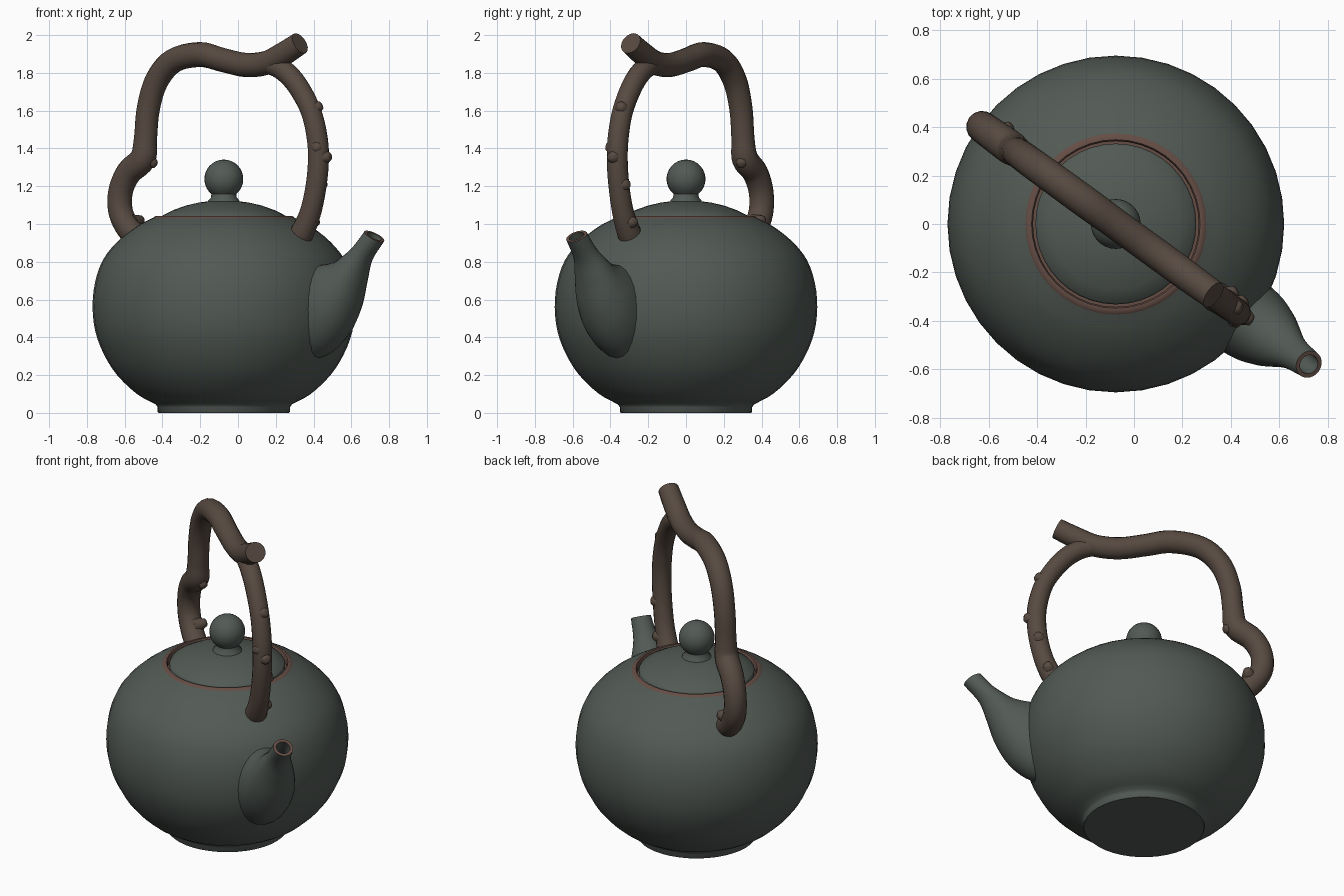
import bpy, bmesh, math
from mathutils import Vector

if "Cube" in bpy.data.objects:
    bpy.data.objects.remove(bpy.data.objects["Cube"])

CX = -0.075                                   # body axis
U = Vector((0.809, -0.588, 0))                # handle / spout plane direction
V = Vector((0.588, 0.809, 0))                 # across that plane
Z = Vector((0, 0, 1))
ORG = Vector((CX, 0, 0))


def material(name, rgb):
    m = bpy.data.materials.new(name)
    m.diffuse_color = (*rgb, 1)
    m.use_nodes = True
    m.node_tree.nodes["Principled BSDF"].inputs["Base Color"].default_value = m.diffuse_color
    return m


CLAY = material("dark_green_clay", (0.085, 0.102, 0.09))
WOOD = material("brown_wood", (0.095, 0.068, 0.052))
RIM = material("copper_rim", (0.13, 0.075, 0.06))


def uv(u, z, v=0.0):
    return ORG + U * u + V * v + Z * z


def smooth_path(pts, n):
    """Catmull-Rom through tuples of any length."""
    pts = [Vector(p) for p in pts]
    pts = [pts[0] * 2 - pts[1]] + pts + [pts[-1] * 2 - pts[-2]]
    out = []
    for i in range(1, len(pts) - 2):
        a, b, c, d = pts[i - 1:i + 3]
        for k in range(n):
            t = k / n
            out.append(0.5 * (2 * b + (c - a) * t + (2 * a - 5 * b + 4 * c - d) * t * t
                              + (3 * b - a - 3 * c + d) * t ** 3))
    return out + [pts[-2]]


def loft(name, rings, mat, cap=(True, True), angle=40):
    bm = bmesh.new()
    rows = [[bm.verts.new(p) for p in r] for r in rings]
    n = len(rows[0])
    for a, b in zip(rows, rows[1:]):
        for i in range(n):
            bm.faces.new((a[i], a[(i + 1) % n], b[(i + 1) % n], b[i]))
    if cap[0]:
        bm.faces.new(rows[0][::-1])
    if cap[1]:
        bm.faces.new(rows[-1])
    bmesh.ops.recalc_face_normals(bm, faces=bm.faces)
    me = bpy.data.meshes.new(name)
    bm.to_mesh(me)
    bm.free()
    ob = bpy.data.objects.new(name, me)
    bpy.context.collection.objects.link(ob)
    me.materials.append(mat)
    bpy.ops.object.select_all(action='DESELECT')
    ob.select_set(True)
    bpy.context.view_layer.objects.active = ob
    bpy.ops.object.shade_smooth_by_angle(angle=math.radians(angle))
    return ob


def circle(c, ax, ay, n):
    return [c + ax * math.cos(2 * math.pi * i / n) + ay * math.sin(2 * math.pi * i / n)
            for i in range(n)]


def lathe(name, prof, mat, n=40, cap=(True, True)):
    rings = [circle(ORG + Z * z, Vector((r, 0, 0)), Vector((0, r, 0)), n) for r, z in prof]
    return loft(name, rings, mat, cap)


def tube(name, pts, n=16):
    """Tube in the handle plane; points are (front-view x, z, radius)."""
    path = smooth_path([((x - CX) / 0.809, z, r) for x, z, r in pts], 5)
    rings = []
    for i, p in enumerate(path):
        d = path[min(i + 1, len(path) - 1)] - path[max(i - 1, 0)]
        nrm = (U * -d.y + Z * d.x).normalized()
        rings.append(circle(uv(p.x, p.y), nrm * p.z, V * p.z, n))
    return loft(name, rings, WOOD)


# Body with foot
belly = smooth_path([(0.36, 0.045), (0.46, 0.1), (0.565, 0.2), (0.635, 0.31), (0.68, 0.43),
                     (0.695, 0.56), (0.682, 0.69), (0.64, 0.81), (0.565, 0.905),
                     (0.465, 0.985), (0.37, 1.035)], 3)
lathe("body", [(0.345, 0), (0.35, 0.006), (0.35, 0.03)] + [tuple(p) for p in belly],
      CLAY, cap=(True, False))

# Copper rim around the opening, with a groove before the lid
lathe("opening_rim", [(0.374, 1.033), (0.362, 1.043), (0.348, 1.043), (0.342, 1.03), (0.342, 0.99)],
      RIM, cap=(False, False))
lathe("lid_groove", [(0.342, 1.0), (0.32, 1.0)], RIM, cap=(False, True))

# Lid and knob
lathe("lid", [(0.33, 0.99), (0.332, 1.035), (0.325, 1.045), (0.27, 1.073), (0.2, 1.098),
              (0.13, 1.114), (0.08, 1.12)], CLAY)
knob = [(0.085, 1.115), (0.082, 1.125), (0.068, 1.14), (0.066, 1.16)]
knob += [(0.103 * math.sin(a), 1.238 + 0.103 * math.cos(a))
         for a in [math.radians(140 - 138 * i / 12) for i in range(13)]]
lathe("lid_knob", knob, CLAY, n=28)

# Spout: (lower u, lower z, upper u, upper z, half width)
sections = smooth_path([(0.46, 0.27, 0.46, 0.78, 0.165), (0.64, 0.295, 0.62, 0.785, 0.168),
                        (0.77, 0.39, 0.69, 0.79, 0.158), (0.855, 0.53, 0.75, 0.805, 0.132),
                        (0.905, 0.68, 0.80, 0.835, 0.102), (0.95, 0.80, 0.865, 0.885, 0.071),
                        (1.035, 0.905, 0.935, 0.965, 0.058)], 4)


def spout_ring(s, k=1.0, n=24):
    lo, hi = uv(s[0], s[1]), uv(s[2], s[3])
    return circle((lo + hi) / 2, (hi - lo) / 2 * k, V * s[4] * k, n)


loft("spout", [spout_ring(s) for s in sections], CLAY, cap=(False, False))
loft("spout_rim", [spout_ring(sections[-1]), spout_ring(sections[-1], 0.7)], RIM, cap=(False, False))
loft("spout_bore", [spout_ring(s, 0.7) for s in sections[:-9:-1]], CLAY, cap=(False, True))

# Branch handle: long bent limb and the shorter limb under its cut end
tube("handle_main_branch", [
    (-0.49, 0.90, 0.066), (-0.57, 0.965, 0.066), (-0.62, 1.06, 0.066), (-0.622, 1.17, 0.066),
    (-0.58, 1.27, 0.068), (-0.505, 1.345, 0.07), (-0.49, 1.45, 0.062), (-0.475, 1.61, 0.062),
    (-0.43, 1.76, 0.064), (-0.34, 1.865, 0.065), (-0.2, 1.897, 0.066), (-0.08, 1.868, 0.064),
    (0.04, 1.842, 0.064), (0.15, 1.853, 0.064), (0.24, 1.9, 0.063), (0.328, 1.957, 0.06)])
tube("handle_front_branch", [
    (0.14, 1.85, 0.05), (0.23, 1.82, 0.056), (0.31, 1.74, 0.056), (0.385, 1.6, 0.055),
    (0.42, 1.45, 0.056), (0.425, 1.32, 0.056), (0.41, 1.18, 0.056), (0.38, 1.05, 0.058),
    (0.335, 0.945, 0.064), (0.30, 0.90, 0.064)])

# Cut twig stubs: (front-view x, z), direction in (u, v, z), length
stubs = [(-0.505, 1.36, (0.75, 0.2, -0.5), 0.09), (-0.57, 1.0, (0.3, 0.9, 0.3), 0.085),
         (0.385, 1.6, (0.75, 0.3, 0.4), 0.068), (0.425, 1.35, (1, 0.1, 0.1), 0.075),
         (0.41, 1.2, (0.2, 0.9, 0.2), 0.07), (0.36, 1.0, (0.3, 0.9, 0.2), 0.08),
         (0.425, 1.4, (0.4, -0.9, 0.2), 0.062)]
for i, (x, z, d, length) in enumerate(stubs):
    axis = (U * d[0] + V * d[1] + Z * d[2]).normalized()
    a = axis.orthogonal().normalized()
    b = axis.cross(a)
    start = uv((x - CX) / 0.809, z)
    loft(f"twig_stub_{i + 1}", [circle(start + axis * length * t, a * r, b * r, 10)
                                for t, r in ((0.2, 0.05), (0.7, 0.032), (0.95, 0.022), (1, 0.014))], WOOD)
